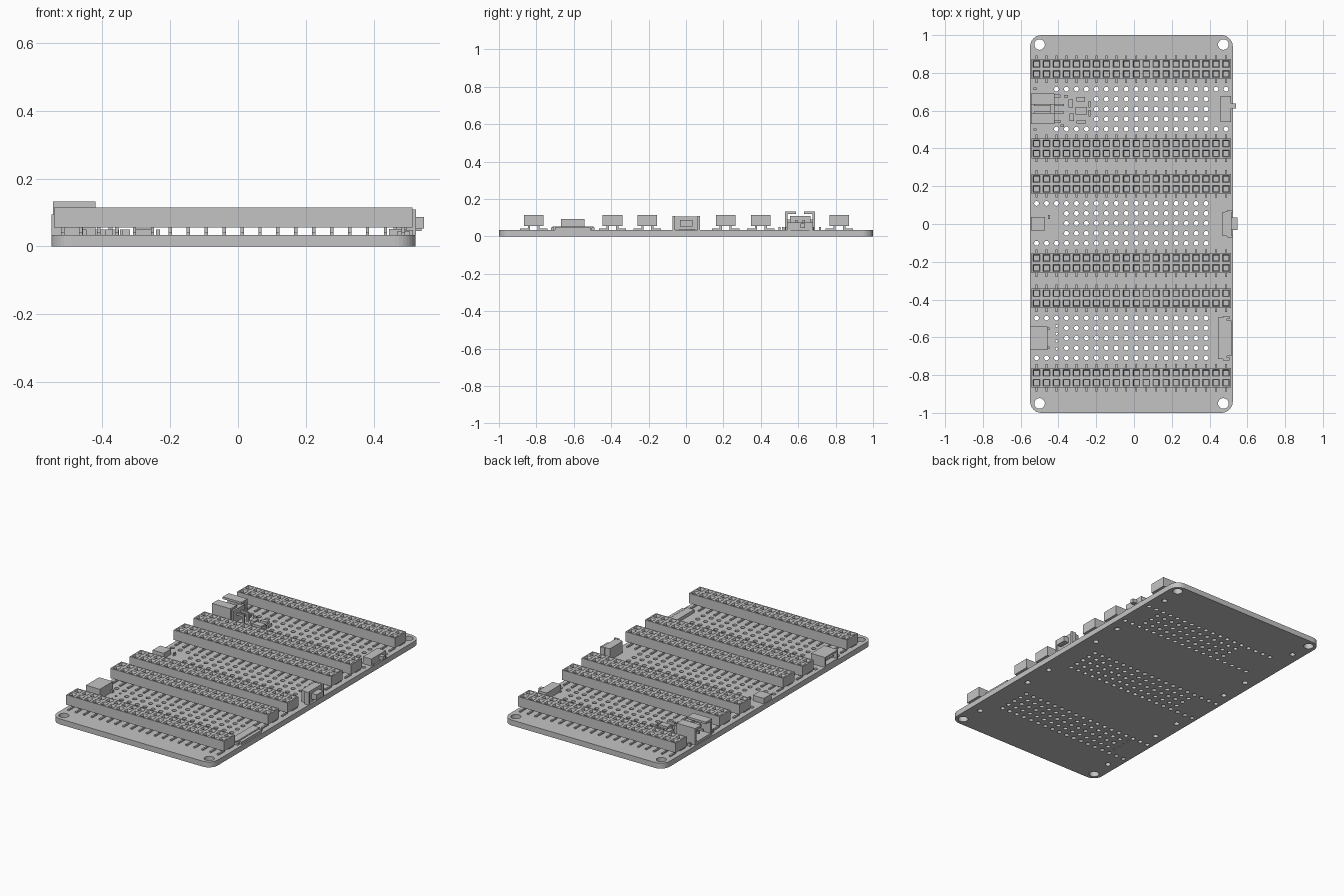
import bpy, bmesh, math
from mathutils import Matrix, Vector

if "Cube" in bpy.data.objects:
    bpy.data.objects.remove(bpy.data.objects["Cube"], do_unlink=True)

grey = bpy.data.materials.new("plain_grey")
grey.use_nodes = True
COLOUR = (0.55, 0.55, 0.55, 1)
grey.diffuse_color = COLOUR
grey.node_tree.nodes["Principled BSDF"].inputs["Base Color"].default_value = COLOUR

BOARD_TOP = 0.033
PITCH = 0.0528
COL_X = [-0.516 + PITCH * i for i in range(20)]
HEADER_Y = [0.82, 0.4, 0.212, -0.207, -0.393, -0.814]
HEADER_MID = (COL_X[0] + COL_X[-1]) / 2


def add_object(name, mesh):
    mesh.materials.clear()
    mesh.materials.append(grey)
    obj = bpy.data.objects.new(name, mesh)
    bpy.context.collection.objects.link(obj)
    return obj


def finish(name, bm):
    bmesh.ops.recalc_face_normals(bm, faces=bm.faces)
    mesh = bpy.data.meshes.new(name)
    bm.to_mesh(mesh)
    bm.free()
    return add_object(name, mesh)


def box(bm, x0, x1, y0, y1, z0, z1):
    size = Matrix.Diagonal((x1 - x0, y1 - y0, z1 - z0, 1))
    centre = Vector((x0 + x1, y0 + y1, z0 + z1)) / 2
    return bmesh.ops.create_cube(bm, size=1, matrix=Matrix.Translation(centre) @ size)["verts"]


def boxes(name, items):
    bm = bmesh.new()
    for item in items:
        box(bm, *item)
    return finish(name, bm)


def arc(cx, cy, r, start, end, steps):
    angles = [math.radians(start + (end - start) * i / steps) for i in range(steps + 1)]
    return [(cx + r * math.cos(a), cy + r * math.sin(a)) for a in angles]


# Circuit board: a filled outline with round holes
def hole(x, y, r, sides=12):
    return arc(x, y, r, 0, 360, sides)[:-1]


LEFT, RIGHT, ROUND = -0.55, 0.523, 0.06
outline = []
for cx, cy, start in ((RIGHT - ROUND, 1 - ROUND, 0), (LEFT + ROUND, 1 - ROUND, 90),
                      (LEFT + ROUND, ROUND - 1, 180), (RIGHT - ROUND, ROUND - 1, 270)):
    outline += arc(cx, cy, ROUND, start, start + 90, 8)
loops = [outline]
for x in (-0.5, 0.473):
    loops += [hole(x, y, 0.028, 24) for y in (0.95, -0.95)]
for y in HEADER_Y:
    loops += [hole(x, y, 0.016) for x in (COL_X[0] + PITCH / 2, COL_X[-1] - PITCH / 2)]
# (first row height, outer row columns, inner row columns)
for top, outer, inner in ((0.714, (2, 20), (6, 18)), (0.109, (0, 18), (3, 18)),
                          (-0.498, (0, 18), (3, 18))):
    for row in range(5):
        first, last = outer if row in (0, 4) else inner
        loops += [hole(x, top - PITCH * row, 0.013) for x in COL_X[first:last]]
loops += [hole(-0.41, y / 100, 0.007, 8) for y in (-54, -58, -62, -66)]

curve = bpy.data.curves.new("board_outline", "CURVE")
curve.dimensions = "2D"
curve.fill_mode = "BOTH"
curve.extrude = BOARD_TOP / 2
for points in loops:
    spline = curve.splines.new("POLY")
    spline.points.add(len(points) - 1)
    for p, (x, y) in zip(spline.points, points):
        p.co = (x, y, 0, 1)
    spline.use_cyclic_u = True
helper = bpy.data.objects.new("board_outline", curve)
bpy.context.collection.objects.link(helper)
bpy.context.view_layer.update()
mesh = bpy.data.meshes.new_from_object(helper.evaluated_get(bpy.context.evaluated_depsgraph_get()))
bpy.data.objects.remove(helper, do_unlink=True)
bm = bmesh.new()
bm.from_mesh(mesh)
bmesh.ops.remove_doubles(bm, verts=bm.verts, dist=0.00001)
bmesh.ops.translate(bm, verts=bm.verts, vec=(0, 0, BOARD_TOP / 2))
for f in bm.faces:
    f.smooth = False
finish("circuit_board", bm)


# Double row sockets with funnel openings
def socket_header(y):
    bm = bmesh.new()
    place = Matrix.Translation((HEADER_MID, y, 0.114)) @ Matrix.Diagonal((PITCH * 10, PITCH, 1, 1))
    bmesh.ops.create_grid(bm, x_segments=20, y_segments=2, size=1, matrix=place)
    cells = bm.faces[:]
    rim = [e for e in bm.edges if e.is_boundary]
    skirt = bmesh.ops.extrude_edge_only(bm, edges=rim)["geom"]
    bmesh.ops.translate(bm, verts=[g for g in skirt if isinstance(g, bmesh.types.BMVert)],
                        vec=(0, 0, -0.059))
    bmesh.ops.contextual_create(bm, geom=[e for e in bm.edges if e.is_boundary])
    for thickness, depth in ((0.012, 0), (0.006, -0.01), (0.0005, -0.035)):
        bmesh.ops.inset_individual(bm, faces=cells, thickness=thickness, depth=depth)
    finish("socket_header", bm)

    pins = []
    for x in COL_X:
        for side in (-1, 1):
            near, stem, far = (y + side * d for d in (0.02, 0.032, 0.073))
            pins.append((x - 0.005, x + 0.005, *sorted((near, far)), BOARD_TOP, 0.041))
            pins.append((x - 0.005, x + 0.005, *sorted((near, stem)), 0.04, 0.056))
    boxes("socket_pins", pins)


for y in HEADER_Y:
    socket_header(y)

# Battery connector: open towards the left edge, with walls, pins and feet
Y, Z = 0.61, BOARD_TOP
battery = [(-0.545, -0.42, Y - 0.08, Y + 0.08, Z, 0.048),
           (-0.445, -0.42, Y - 0.055, Y + 0.055, 0.048, 0.11)]
for s in (-1, 1):
    def span(a, b):
        return sorted((Y + s * a, Y + s * b))
    battery += [(-0.545, -0.42, *span(0.066, 0.08), 0.048, 0.133),
                (-0.545, -0.42, *span(0.022, 0.066), 0.12, 0.133),
                (-0.48, -0.43, *span(0.038, 0.066), 0.048, 0.09),
                (-0.53, -0.37, *span(0.014, 0.026), 0.075, 0.087),
                (-0.382, -0.37, *span(0.014, 0.026), Z, 0.087),
                (-0.42, -0.39, *span(0.06, 0.075), Z, 0.05)]
boxes("battery_connector", battery)

# Small chip with legs, and the surface parts around it
boxes("charger_chip", [(-0.31, -0.25, 0.58, 0.62, 0.037, 0.053)]
      + [(x - 0.006, x + 0.006, 0.565, 0.635, Z, 0.04) for x in (-0.302, -0.28, -0.258)])
boxes("surface_parts", [(x - w / 2, x + w / 2, y - d / 2, y + d / 2, Z, 0.05) for x, y, w, d in (
    (-0.283, 0.66, 0.045, 0.024), (-0.335, 0.637, 0.026, 0.042), (-0.33, 0.565, 0.024, 0.04),
    (-0.236, 0.635, 0.012, 0.035), (-0.236, 0.587, 0.012, 0.035), (-0.36, 0.676, 0.02, 0.012),
    (-0.28, 0.54, 0.05, 0.014), (-0.38, 0.52, 0.02, 0.012), (-0.525, 0.716, 0.016, 0.012),
    (-0.525, 0.5, 0.016, 0.012), (-0.45, 0.037, 0.008, 0.02))])

# Slide switch on the right edge
boxes("slide_switch", [(0.458, 0.514, 0.54, 0.678, Z, 0.075)]
      + [(0.452, 0.52, y - 0.008, y + 0.008, Z, 0.04) for y in (0.55, 0.668)])
boxes("switch_knob", [(0.51, 0.541, 0.612, 0.637, 0.045, 0.068)])

# Push button on the right edge: tapered case, side clips and plunger
bm = bmesh.new()
case = box(bm, 0.465, 0.515, -0.07, 0.072, 0.036, 0.106)
for v in case:
    if v.co.x < 0.49:
        v.co.y *= 0.85
finish("button_case", bm)
boxes("button_clips", [(0.495, 0.524, y - 0.006, y + 0.006, Z, 0.108) for y in (-0.066, 0.068)])
boxes("button_plunger", [(0.51, 0.548, -0.032, 0.034, 0.053, 0.087)])

# Ribbon cable connector: base, hinged flap and contacts
boxes("ribbon_connector", [(0.445, 0.492, -0.715, -0.495, Z, 0.052),
                           (0.49, 0.515, -0.7, -0.51, Z, 0.048),
                           (0.47, 0.505, -0.722, -0.706, Z, 0.046),
                           (0.47, 0.505, -0.504, -0.488, Z, 0.046)])
boxes("ribbon_contacts", [(0.487, 0.497, -0.69 + 0.012 * i, -0.684 + 0.012 * i, 0.046, 0.051)
                          for i in range(15)])

# Port on the left edge: shell open to the left, with tongue and feet
boxes("side_port", [(-0.55, -0.457, -0.668, -0.542, Z, 0.042),
                    (-0.55, -0.457, -0.668, -0.542, 0.085, 0.094),
                    (-0.55, -0.457, -0.668, -0.659, 0.042, 0.085),
                    (-0.55, -0.457, -0.551, -0.542, 0.042, 0.085),
                    (-0.475, -0.457, -0.659, -0.551, 0.042, 0.085),
                    (-0.54, -0.475, -0.64, -0.57, 0.06, 0.07)])
boxes("port_feet", [(-0.465, -0.447, y - 0.007, y + 0.007, Z, 0.05) for y in (-0.655, -0.555)])

# Low plug in the middle of the left edge
boxes("side_plug", [(-0.546, -0.472, -0.035, 0.036, Z, 0.066)])
